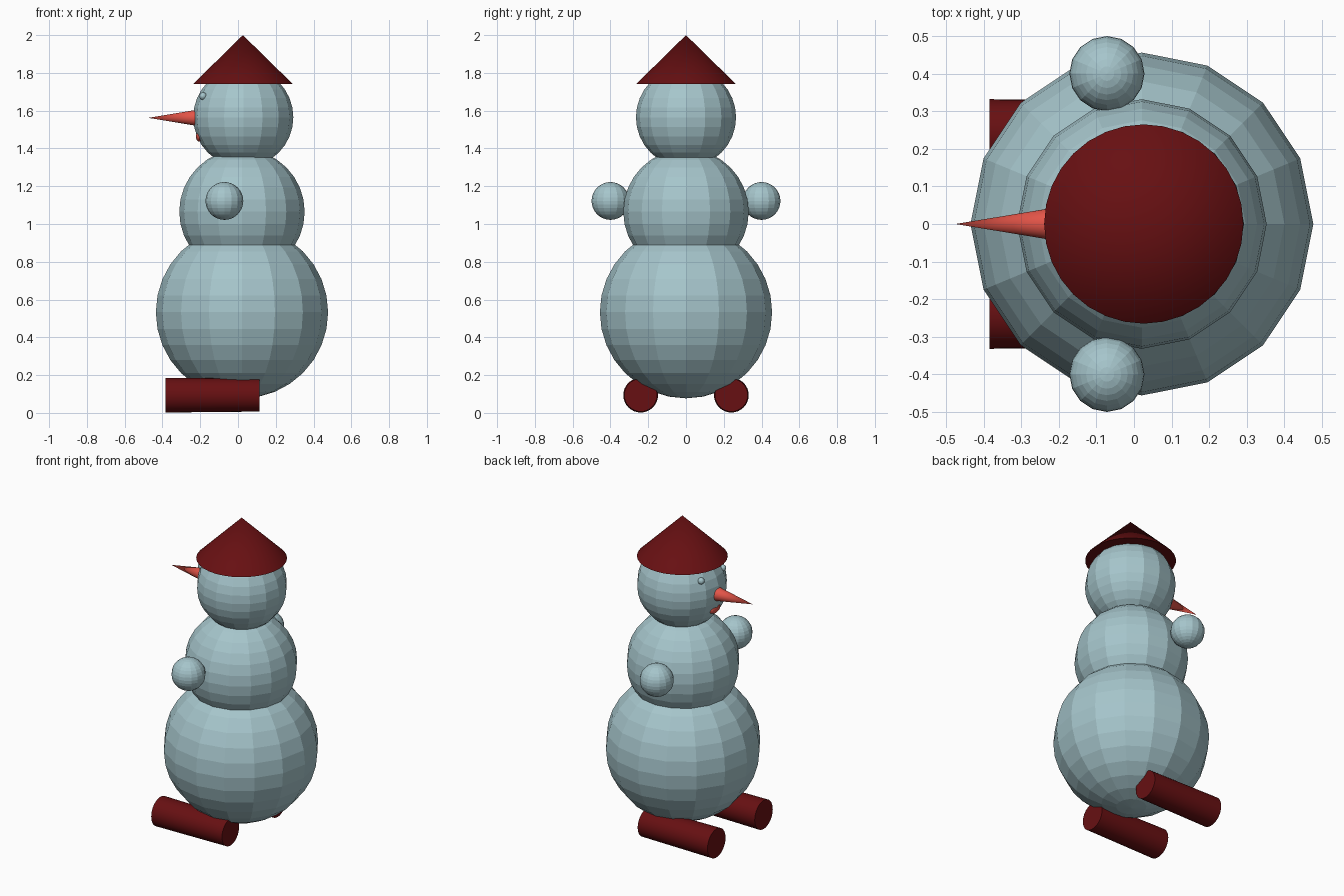
import bpy
import math

if "Cube" in bpy.data.objects:
    bpy.data.objects.remove(bpy.data.objects["Cube"])


def material(name, rgb):
    m = bpy.data.materials.new(name)
    m.diffuse_color = (*rgb, 1.0)
    m.use_nodes = True
    m.node_tree.nodes["Principled BSDF"].inputs["Base Color"].default_value = m.diffuse_color
    return m


SNOW = material("pale_blue_snow", (0.38, 0.56, 0.60))
MAROON = material("dark_red", (0.135, 0.005, 0.006))
CORAL = material("coral_red", (0.78, 0.09, 0.065))


def finish(name, mat, scale=(1, 1, 1)):
    ob = bpy.context.object
    ob.name = name
    ob.scale = scale
    ob.data.materials.append(mat)
    return ob


def ball(name, loc, radius, mat=SNOW, scale=(1, 1, 1)):
    bpy.ops.mesh.primitive_uv_sphere_add(segments=16, ring_count=16, radius=radius, location=loc)
    return finish(name, mat, scale)


def cone(name, loc, r1, r2, depth, mat, rot=(0, 0, 0)):
    bpy.ops.mesh.primitive_cone_add(vertices=32, radius1=r1, radius2=r2, depth=depth,
                                    location=loc, rotation=rot)
    return finish(name, mat)


TOWARD_FACE = (0, -math.pi / 2, 0)  # local z turned to -x, where the face looks

# Stacked snowballs
ball("lower_body", (0.021, 0, 0.533), 0.456)
ball("upper_body", (0.021, 0, 1.065), 0.332)
ball("head", (0.028, 0, 1.565), 0.265)

# Cone hat
cone("hat", (0.026, 0, 1.87), 0.265, 0, 0.26, MAROON)

# Nose and mouth
cone("nose", (-0.345, 0, 1.562), 0.043, 0, 0.26, CORAL, TOWARD_FACE)
ball("mouth", (-0.205, 0, 1.463), 0.05, CORAL, (0.35, 1, 0.55))

# Eyes, hands and feet on both sides
for side, y in (("left", -1), ("right", 1)):
    ball(side + "_eye", (-0.185, 0.11 * y, 1.677), 0.02)
    ball(side + "_hand", (-0.072, 0.40 * y, 1.122), 0.1)
    cone(side + "_foot", (-0.135, 0.24 * y, 0.094), 0.087, 0.092, 0.5, MAROON, TOWARD_FACE)

# Round parts made of many sides are smooth, with sharp rims
for ob in bpy.data.objects:
    ob.select_set(any(k in ob.name for k in ("hat", "nose", "foot")))
bpy.context.view_layer.objects.active = bpy.data.objects["hat"]
bpy.ops.object.shade_smooth_by_angle(angle=math.radians(30))
